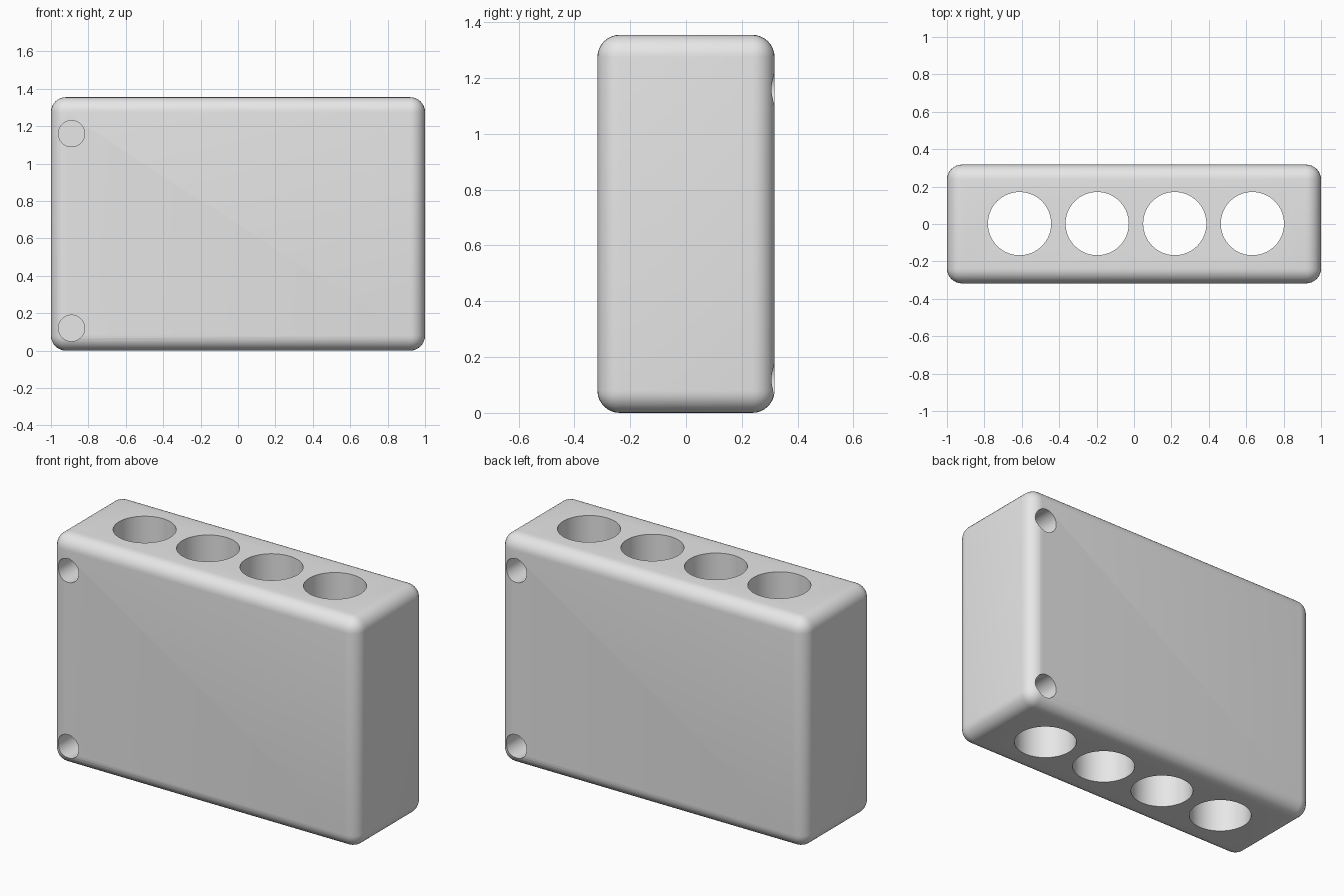
import bpy
import bmesh
import math
from mathutils import Matrix

if "Cube" in bpy.data.objects:
    bpy.data.objects.remove(bpy.data.objects["Cube"], do_unlink=True)

WIDTH, DEPTH, HEIGHT = 2.0, 0.635, 1.355
ROUNDING = 0.08

grey = bpy.data.materials.new("light_grey")
grey.use_nodes = True
grey.diffuse_color = (0.8, 0.8, 0.8, 1)
grey.node_tree.nodes["Principled BSDF"].inputs["Base Color"].default_value = (0.8, 0.8, 0.8, 1)


def new_object(name, bm):
    mesh = bpy.data.meshes.new(name)
    bm.to_mesh(mesh)
    bm.free()
    mesh.materials.append(grey)
    obj = bpy.data.objects.new(name, mesh)
    bpy.context.collection.objects.link(obj)
    return obj


def add_cylinder(bm, centre, radius, length, along_y=False):
    turn = Matrix.Rotation(math.pi / 2, 4, "X") if along_y else Matrix.Identity(4)
    bmesh.ops.create_cone(bm, cap_ends=True, segments=64, radius1=radius, radius2=radius,
                          depth=length, matrix=Matrix.Translation(centre) @ turn)


# Rounded block
bm = bmesh.new()
bmesh.ops.create_cube(bm, size=1, matrix=Matrix.Translation((0, 0, HEIGHT / 2))
                      @ Matrix.Diagonal((WIDTH, DEPTH, HEIGHT, 1)))
bmesh.ops.bevel(bm, geom=bm.edges[:], offset=ROUNDING, segments=8, profile=0.5,
                affect="EDGES")
block = new_object("holder_block", bm)

# Cutters: four vertical through holes
bm = bmesh.new()
for i in range(4):
    add_cylinder(bm, (-0.612 + 0.415 * i, 0.002, HEIGHT / 2), 0.169, HEIGHT + 0.2)

# Cutters: blind holes near one edge of the front and the opposite edge of the back
BLIND = 0.25
for side in (-1, 1):
    for z in (0.12, 1.16):
        add_cylinder(bm, (side * 0.89, side * DEPTH / 2, z), 0.07, 2 * BLIND, True)
cutter = new_object("hole_cutter", bm)
cutter.hide_render = True

# Cut the holes and apply
cut = block.modifiers.new("holes", "BOOLEAN")
cut.operation = "DIFFERENCE"
cut.solver = "EXACT"
cut.object = cutter
bpy.ops.object.select_all(action="DESELECT")
block.select_set(True)
bpy.context.view_layer.objects.active = block
bpy.ops.object.modifier_apply(modifier=cut.name)
bpy.data.objects.remove(cutter, do_unlink=True)
bpy.ops.object.shade_smooth_by_angle(angle=math.radians(30))
